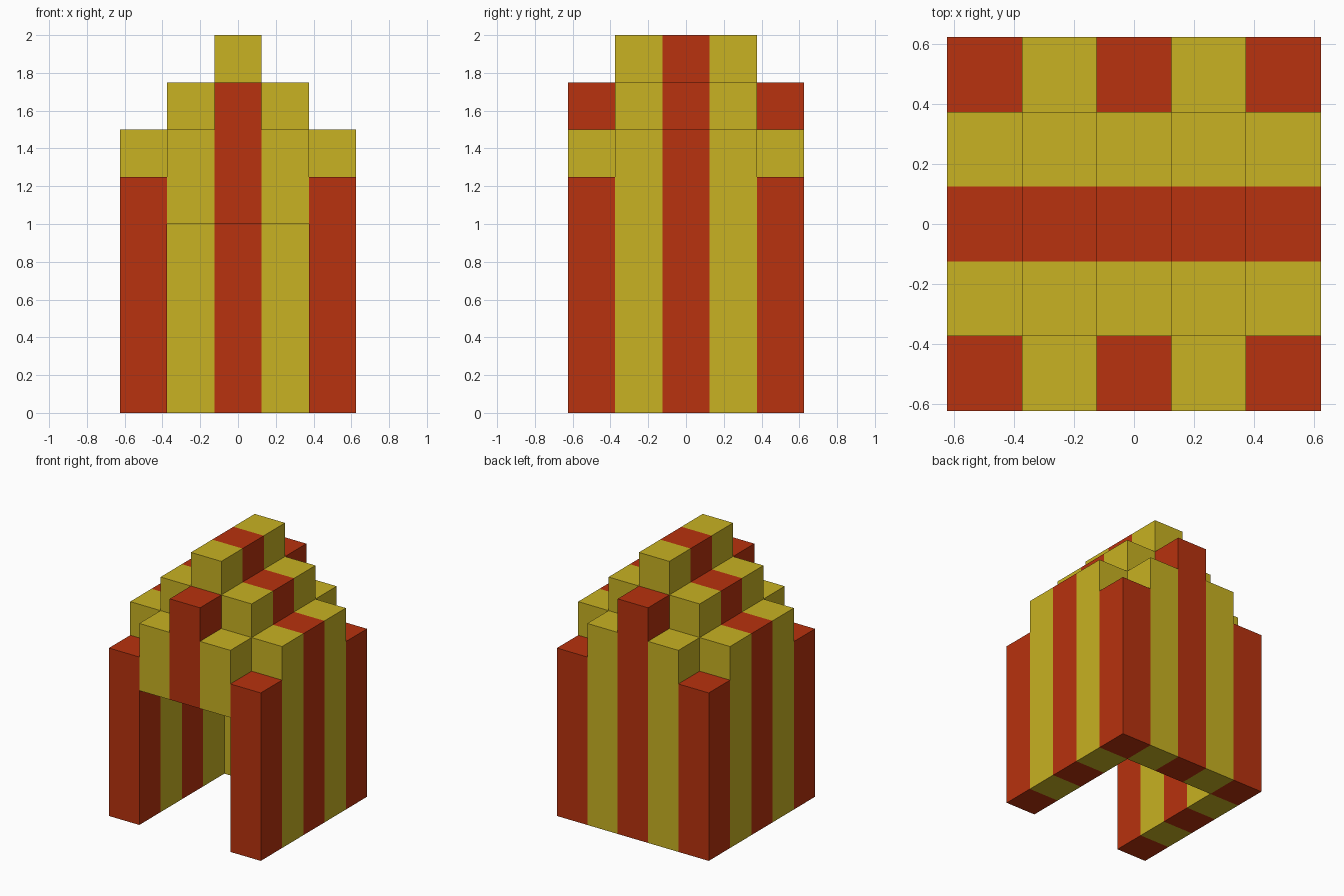
import bpy, bmesh

if "Cube" in bpy.data.objects:
    bpy.data.objects.remove(bpy.data.objects["Cube"])

U = 0.25  # edge length of one block


def material(name, rgb):
    m = bpy.data.materials.new(name)
    m.diffuse_color = (*rgb, 1.0)
    m.use_nodes = True
    m.node_tree.nodes["Principled BSDF"].inputs["Base Color"].default_value = m.diffuse_color
    return m


MATS = [material("mustard_yellow", (0.578, 0.445, 0.016)),
        material("brick_red", (0.479, 0.032, 0.0044))]


def is_red(cell):
    # end rows are striped across x, every other row is striped along y
    x, y, _ = cell
    return x % 2 == 0 if abs(y) == 2 else y == 0


def gable(y, base):
    # stepped end wall between the corner posts
    return {(x, y, z) for x in (-1, 0, 1) for z in range(base, 7 - abs(x))}


def side_wall(x):
    return {(x, y, z) for y in range(-2, 3) for z in range(5)}


# block cells of each part (x and y counted from the centre, z from the ground)
PARTS = {
    "left_wall": side_wall(-2),
    "right_wall": side_wall(2),
    "back_gable_wall": gable(2, 0),
    "front_gable_over_doorway": gable(-2, 4),
    "stepped_roof": {(x, y, 7 - abs(x)) for x in range(-2, 3) for y in (-1, 0, 1)},
}
FILLED = set().union(*PARTS.values())


def build(name, cells):
    bm = bmesh.new()
    verts = {}

    def vert(p):
        if p not in verts:
            x, y, z = p
            verts[p] = bm.verts.new(((x - 0.5) * U, (y - 0.5) * U, z * U))
        return verts[p]

    # only the exposed sides of the blocks become faces
    for cell in sorted(cells):
        for axis in range(3):
            for step in (-1, 1):
                near = list(cell)
                near[axis] += step
                if tuple(near) in FILLED:
                    continue
                quad = []
                for du, dv in ((0, 0), (1, 0), (1, 1), (0, 1)):
                    p = list(cell)
                    p[axis] += step > 0
                    p[(axis + 1) % 3] += du
                    p[(axis + 2) % 3] += dv
                    quad.append(vert(tuple(p)))
                face = bm.faces.new(quad if step > 0 else quad[::-1])
                face.material_index = int(is_red(cell))

    # merge flat neighbours of the same colour into long stripes
    bmesh.ops.dissolve_limit(bm, angle_limit=0.01, verts=bm.verts[:],
                             edges=bm.edges[:], delimit={'MATERIAL'})
    mesh = bpy.data.meshes.new(name)
    bm.to_mesh(mesh)
    bm.free()
    for m in MATS:
        mesh.materials.append(m)
    bpy.context.collection.objects.link(bpy.data.objects.new(name, mesh))


for part, part_cells in PARTS.items():
    build(part, part_cells)
